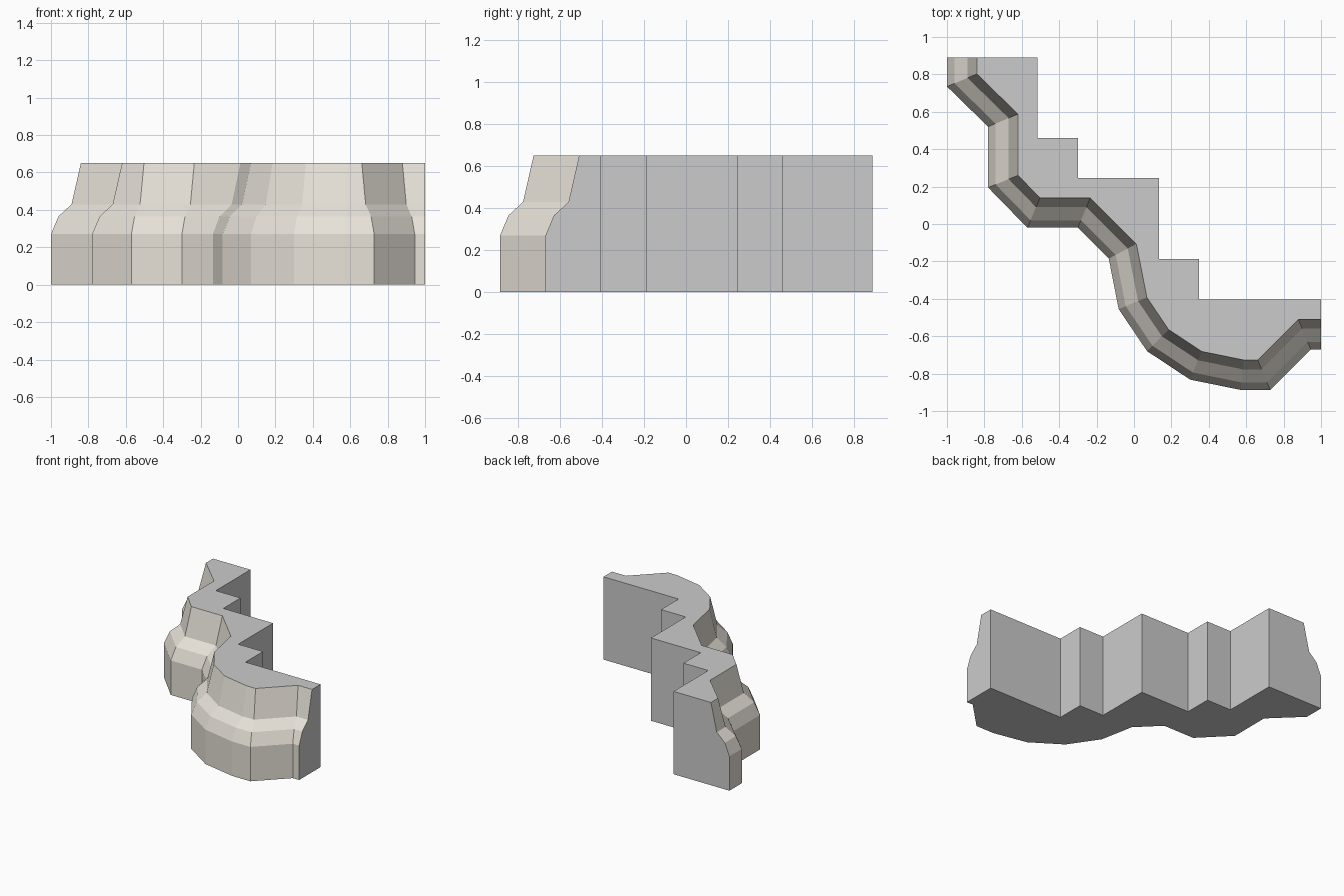
import bpy, bmesh
from mathutils import Vector

if "Cube" in bpy.data.objects:
    bpy.data.objects.remove(bpy.data.objects["Cube"])

# Plan outline of the cliff foot, from the back-left end to the right end
foot = [(-1, .89), (-1, .735), (-.78, .52), (-.78, .195), (-.57, -.02), (-.30, -.02),
        (-.135, -.185), (-.082, -.455), (.07, -.68), (.30, -.832), (.57, -.887),
        (.728, -.887), (.945, -.67), (1, -.67)]
# Stepped rear outline, same direction
rear = [(-.515, .89), (-.515, .46), (-.30, .46), (-.30, .245), (.133, .245),
        (.133, -.187), (.348, -.187), (.348, -.405), (1, -.405)]
# Cliff cross-section: (setback, height)
profile = [(0, 0), (0, .27), (.04, .365), (.11, .43), (.16, .65)]


def inset(path, d):
    """Mitred offset of an open path to its left."""
    pts = [Vector(p) for p in path]
    dirs = [(b - a).normalized() for a, b in zip(pts, pts[1:])]
    nor = [Vector((-v.y, v.x)) for v in dirs]
    out = []
    for i, p in enumerate(pts):
        a, b = nor[max(i - 1, 0)], nor[min(i, len(nor) - 1)]
        out.append(p + (a + b) * (d / (1 + a.dot(b))))
    return out


bm = bmesh.new()


def row(path, z):
    return [bm.verts.new((p[0], p[1], z)) for p in path]


def bridge(lower, upper, mat):
    for i in range(len(lower) - 1):
        f = bm.faces.new((lower[i], lower[i + 1], upper[i + 1], upper[i]))
        f.material_index = mat


# Moulded cliff face
front = [row(inset(foot, d), z) for d, z in profile]
for lo, hi in zip(front, front[1:]):
    bridge(lo, hi, 1)

# Stepped back wall
back = [row(rear, 0), row(rear, profile[-1][1])]
bridge(back[0], back[1], 0)

# Top, underside and the two end caps
bm.faces.new(front[-1] + back[1][::-1])
bm.faces.new(front[0] + back[0][::-1])
for end in (0, -1):
    bm.faces.new([r[end] for r in front] + [back[1][end], back[0][end]])

bmesh.ops.recalc_face_normals(bm, faces=bm.faces)
mesh = bpy.data.meshes.new("cliff_section")
bm.to_mesh(mesh)
bm.free()

# Plain grey body, warm stone on the cliff face
for name, col in (("plain", (.8, .8, .8, 1)), ("stone", (.8, .76, .69, 1))):
    m = bpy.data.materials.new(name)
    m.diffuse_color = col
    m.use_nodes = True
    m.node_tree.nodes["Principled BSDF"].inputs["Base Color"].default_value = m.diffuse_color
    mesh.materials.append(m)

bpy.context.collection.objects.link(bpy.data.objects.new("cliff_section", mesh))
